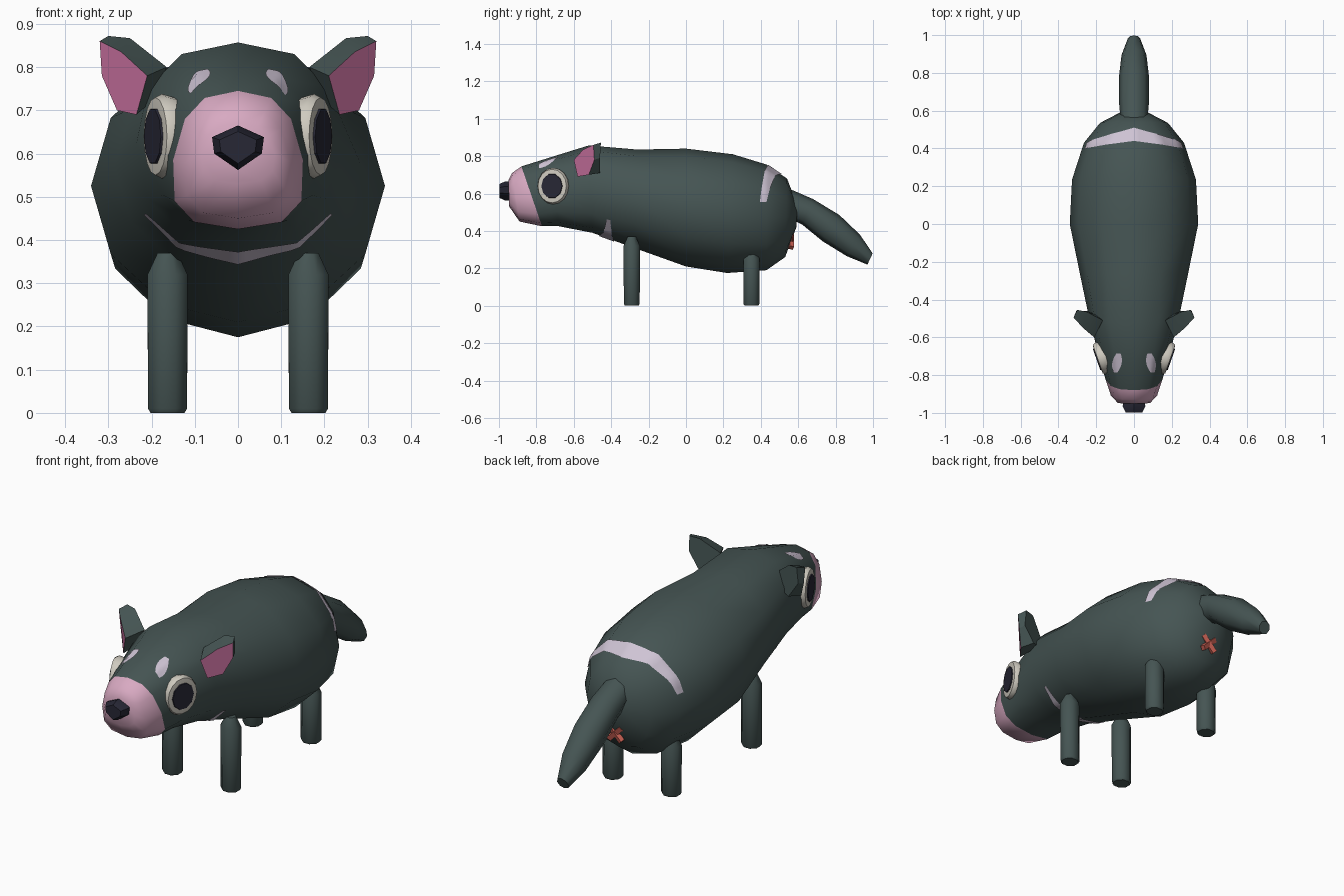
import bpy, math
from math import sin, cos, pi, radians
from mathutils import Vector
from mathutils.bvhtree import BVHTree

if "Cube" in bpy.data.objects:
    bpy.data.objects.remove(bpy.data.objects["Cube"], do_unlink=True)


def material(name, rgb):
    m = bpy.data.materials.new(name)
    m.use_nodes = True
    m.diffuse_color = (*rgb, 1)
    m.node_tree.nodes["Principled BSDF"].inputs["Base Color"].default_value = (*rgb, 1)
    return m


FUR = material("dark green grey fur", (0.06, 0.09, 0.087))
MUZZLE = material("pale pink muzzle", (0.69, 0.40, 0.54))
EAR = material("ear pink", (0.60, 0.17, 0.36))
CREAM = material("cream eye", (0.62, 0.59, 0.52))
DARK = material("dark pupil and nose", (0.02, 0.02, 0.035))
LILAC = material("pale lilac marking", (0.62, 0.55, 0.66))
RED = material("red mark", (0.60, 0.12, 0.09))


def build(name, verts, faces, mats, angle=40):
    me = bpy.data.meshes.new(name)
    me.from_pydata([tuple(v) for v in verts], [], faces)
    for m in mats:
        me.materials.append(m)
    ob = bpy.data.objects.new(name, me)
    bpy.context.collection.objects.link(ob)
    bpy.ops.object.select_all(action='DESELECT')
    ob.select_set(True)
    bpy.context.view_layer.objects.active = ob
    bpy.ops.object.mode_set(mode='EDIT')
    bpy.ops.mesh.select_all(action='SELECT')
    bpy.ops.mesh.normals_make_consistent(inside=False)
    bpy.ops.object.mode_set(mode='OBJECT')
    bpy.ops.object.shade_smooth_by_angle(angle=radians(angle))
    return ob


def loft(name, rings, mats, angle=40):
    """Skin closed rings of equal length and cap both ends."""
    n = len(rings[0])
    verts = [v for r in rings for v in r]
    faces = [tuple(range(n))]
    for i in range(len(rings) - 1):
        for j in range(n):
            k = (j + 1) % n
            faces.append((i * n + j, i * n + k, (i + 1) * n + k, (i + 1) * n + j))
    faces.append(tuple(range(len(verts) - n, len(verts))))
    return build(name, verts, faces, mats, angle)


def slanted_ring(yt, zt, yb, zb, w, p=1.0, skew=0.0, n=12):
    """Rounded ring through a top point and a bottom point."""
    ring = []
    for i in range(n):
        a = 2 * pi * i / n
        s, c = sin(a), cos(a)
        s = math.copysign(abs(s) ** p, s)
        c = math.copysign(abs(c) ** p, c)
        t = (1 + c) / 2
        ring.append(Vector((w * s * (1 - skew * c), yb + (yt - yb) * t, zb + (zt - zb) * t)))
    return ring


# Body and head: top y, top z, bottom y, bottom z, half width, squareness, skew
sections = [
    (-0.95, 0.67, -0.945, 0.53, 0.085, 0.8, 0.1),
    (-0.93, 0.71, -0.89, 0.45, 0.122, 0.75, 0.15),
    (-0.88, 0.745, -0.77, 0.425, 0.15, 0.75, 0.15),
    (-0.72, 0.795, -0.68, 0.425, 0.185, 0.8, 0.08),
    (-0.52, 0.857, -0.50, 0.39, 0.235, 0.85, 0),
    (-0.26, 0.835, -0.28, 0.31, 0.285, 1, 0),
    (0.0, 0.84, 0.0, 0.21, 0.34, 1, 0),
    (0.25, 0.81, 0.22, 0.175, 0.328, 1, 0),
    (0.43, 0.755, 0.43, 0.19, 0.265, 0.95, 0),
    (0.54, 0.68, 0.53, 0.26, 0.18, 0.95, 0),
    (0.595, 0.54, 0.59, 0.42, 0.07, 1, 0),
]
body = loft("body", [slanted_ring(*s) for s in sections], [FUR, MUZZLE], 60)
for f in body.data.polygons:
    # faces ahead of the slanted muzzle line
    if f.center.y < -0.88 + (0.745 - f.center.z) * 0.34:
        f.material_index = 1
tree = BVHTree.FromPolygons([v.co for v in body.data.vertices],
                            [tuple(f.vertices) for f in body.data.polygons])


def on_body(start, target, lift=0.005):
    d = (Vector(target) - Vector(start)).normalized()
    hit, normal, _, _ = tree.ray_cast(Vector(start), d)
    return hit - d * lift


def patch(name, grid):
    """Thin marking from a grid of points lying on the body."""
    n = len(grid[0])
    faces = [(i * n + j, i * n + j + 1, (i + 1) * n + j + 1, (i + 1) * n + j)
             for i in range(len(grid) - 1) for j in range(n - 1)]
    return build(name, [p for row in grid for p in row], faces, [LILAC])


def band(name, middle, spread, axis_z, mid_y, end_y, steps=24):
    """Tapering stripe wrapped round the body; angles run from the top."""
    grid = []
    for i in range(steps + 1):
        u = 2 * i / steps - 1
        a = radians(middle + u * spread)
        t = abs(u)
        y0, y1 = (m + (e - m) * t for m, e in zip(mid_y, end_y))
        grid.append([on_body((sin(a), y, axis_z + cos(a)), (0, y, axis_z))
                     for y in (y0 + (y1 - y0) * k / 4 for k in range(5))])
    patch(name, grid)


band("rump_stripe", 0, 78, 0.50, (0.44, 0.51), (0.395, 0.43))
band("chest_stripe", 180, 57, 0.60, (-0.465, -0.385), (-0.425, -0.405))

# Tail
loft("tail", [slanted_ring(*s, n=8) for s in [
    (0.53, 0.635, 0.55, 0.47, 0.07), (0.68, 0.57, 0.62, 0.435, 0.08),
    (0.82, 0.485, 0.73, 0.345, 0.08), (0.93, 0.38, 0.86, 0.265, 0.066),
    (0.998, 0.28, 0.97, 0.22, 0.032)]], [FUR], 50)

# Nose: kite shaped, narrowing towards the front
kite = [(0, 0.665), (-0.06, 0.638), (-0.055, 0.60), (0, 0.562), (0.055, 0.60), (0.06, 0.638)]


def nose_ring(y, k):
    return [Vector((x * k, y, 0.615 + (z - 0.615) * k)) for x, z in kite]


loft("nose", [nose_ring(-0.93, 0.95), nose_ring(-0.965, 1), nose_ring(-0.998, 0.72)], [DARK], 25)

# Ear outlines on the model's left: open front, then the furry back
ear_front = [(0.32, -0.495, 0.86), (0.315, -0.49, 0.78), (0.28, -0.52, 0.70),
             (0.235, -0.58, 0.69), (0.21, -0.60, 0.78), (0.27, -0.55, 0.835)]
ear_back = [(0.30, -0.455, 0.872), (0.305, -0.46, 0.79), (0.25, -0.46, 0.71),
            (0.20, -0.48, 0.72), (0.165, -0.51, 0.80), (0.25, -0.465, 0.867)]

for side, s in (("left", 1), ("right", -1)):
    # Ears
    ear = loft(side + "_ear", [[Vector((x * s, y, z)) for x, y, z in r]
                               for r in (ear_front, ear_back)], [FUR, EAR], 30)
    ear.data.polygons[0].material_index = 1

    # Eyes: cream rounded disc with a dark pupil plate, tilted forwards
    out = Vector((0.943 * s, -0.333, 0))
    along = Vector((0.333 * s, 0.943, 0))
    up = Vector((0, 0, 1))
    centre = Vector((0.18 * s, -0.712, 0.64))

    def disc(r, depth, n=16):
        return [centre + out * depth + r * (along * cos(2 * pi * i / n) * 0.92
                + up * sin(2 * pi * i / n) * 1.02) for i in range(n)]

    loft(side + "_eye", [disc(0.088, -0.035), disc(0.096, -0.004), disc(0.088, 0.012),
                         disc(0.07, 0.014)], [CREAM], 50)
    loft(side + "_pupil", [disc(0.066, 0.012, 10), disc(0.064, 0.019, 10)], [DARK], 30)

    # Brow spots laid on the forehead
    spot = []
    for i in range(7):
        v = -1 + i / 3
        half = 0.025 * max(0.45, math.sqrt(1 - v * v))
        spot.append([on_body((x, -0.735 + 0.05 * v, 2), (x, -0.735 + 0.05 * v, 0))
                     for x in (s * (0.09 - 0.008 * v) + half * k for k in (-1, -0.5, 0, 0.5, 1))])
    patch(side + "_brow_spot", spot)

    # Legs: eight sided posts with chamfered tops
    for part, y, top in (("front", -0.29, 0.37), ("back", 0.35, 0.30)):
        def leg_ring(z, k):
            return [Vector((s * 0.163 + 0.05 * k * cos(pi / 8 + i * pi / 4),
                            y + 0.047 * k * sin(pi / 8 + i * pi / 4), z)) for i in range(8)]
        loft(f"{side}_{part}_leg", [leg_ring(0, 0.85), leg_ring(0.01, 0.98),
                                    leg_ring(top - 0.05, 1), leg_ring(top, 0.5)], [FUR], 50)

# Crossed red mark under the tail
for name, tilt in (("rear_mark_a", 45), ("rear_mark_b", -45)):
    bpy.ops.mesh.primitive_cube_add(size=1, location=(0, 0.563, 0.345))
    bar = bpy.context.object
    bar.name = name
    bar.scale = (0.1, 0.022, 0.024)
    bar.rotation_euler = (radians(-20), radians(tilt), 0)
    bar.data.materials.append(RED)
